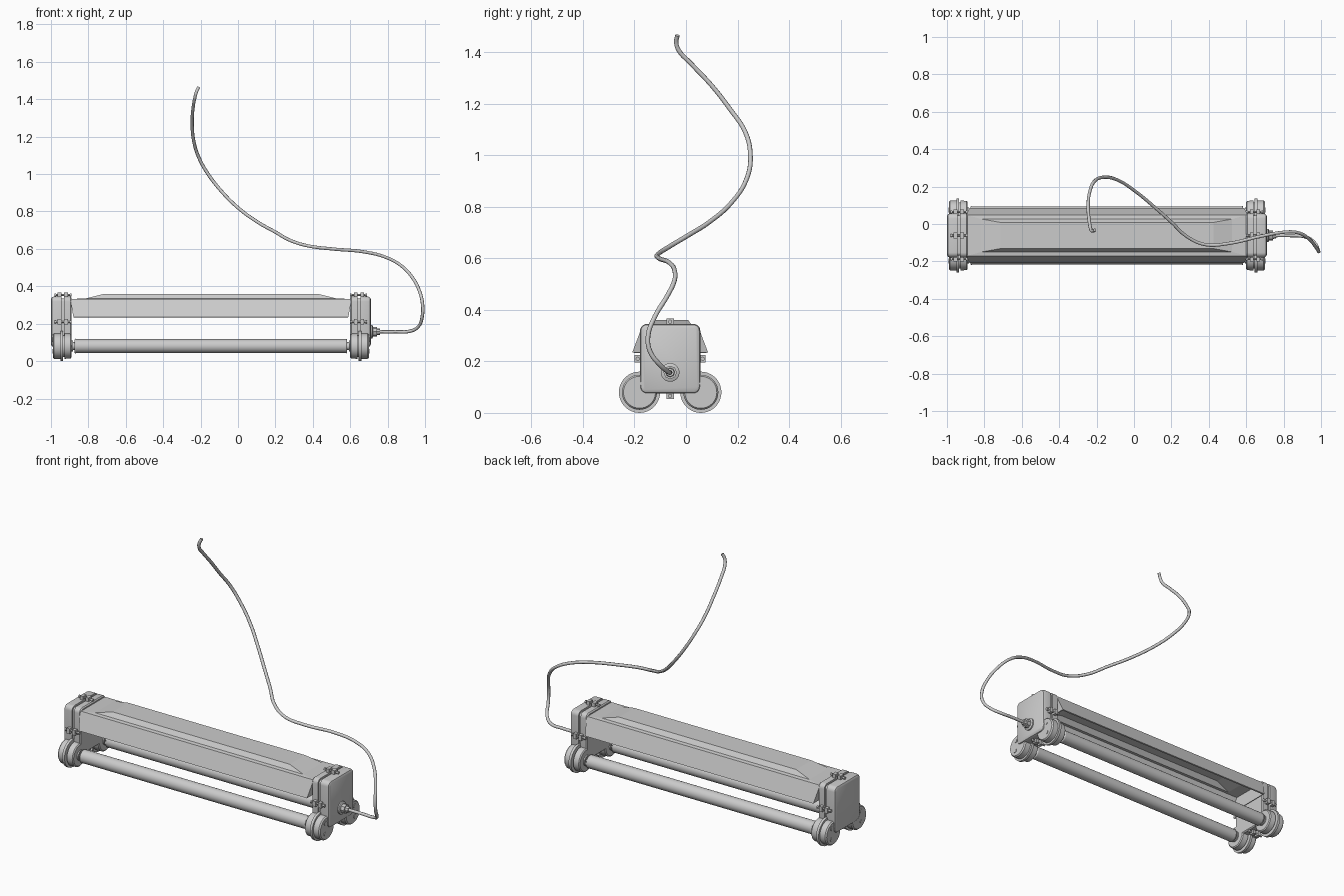
import bpy, bmesh, math

if "Cube" in bpy.data.objects:
    bpy.data.objects.remove(bpy.data.objects["Cube"])

CX, CY, CZ = -0.145, -0.0615, 0.21   # centre of the lamp body
TUBE_Z, TUBE_DY = 0.08, 0.119        # fluorescent tube positions


def finish(name, bm, angle=35):
    bmesh.ops.recalc_face_normals(bm, faces=bm.faces)
    me = bpy.data.meshes.new(name)
    bm.to_mesh(me)
    bm.free()
    ob = bpy.data.objects.new(name, me)
    bpy.context.collection.objects.link(ob)
    bpy.ops.object.select_all(action='DESELECT')
    ob.select_set(True)
    bpy.context.view_layer.objects.active = ob
    bpy.ops.object.shade_smooth_by_angle(angle=math.radians(angle))
    return ob


def loft(name, rings, caps=(True, True)):
    """Skin a list of closed point loops."""
    bm = bmesh.new()
    loops = [[bm.verts.new(p) for p in ring] for ring in rings]
    for a, b in zip(loops, loops[1:]):
        for i in range(len(a)):
            j = (i + 1) % len(a)
            bm.faces.new((a[i], a[j], b[j], b[i]))
    if caps[0]:
        bm.faces.new(loops[0])
    if caps[1]:
        bm.faces.new(loops[-1])
    return finish(name, bm)


def lathe_x(name, profile, y, z, seg=32, side=1):
    """Revolve (distance from body centre, radius) pairs around an x axis."""
    return loft(name, [[(CX + side * d, y + r * math.cos(2 * math.pi * i / seg),
                         z + r * math.sin(2 * math.pi * i / seg)) for i in range(seg)]
                       for d, r in profile])


def round_rect(x, inset, hw=0.117, hh=0.135, rad=0.026, n=5):
    pts = []
    for k, (sy, sz) in enumerate(((1, 1), (-1, 1), (-1, -1), (1, -1))):
        for i in range(n + 1):
            a = math.pi / 2 * (k + i / n)
            pts.append((x, CY + sy * (hw - rad) + (rad - inset) * math.cos(a),
                        CZ + sz * (hh - rad) + (rad - inset) * math.sin(a)))
    return pts


def box(name, lo, hi):
    return loft(name, [[(x, lo[1], lo[2]), (x, hi[1], lo[2]),
                        (x, hi[1], hi[2]), (x, lo[1], hi[2])] for x in (lo[0], hi[0])])


# End housings, tube holders, clamps
for side, label in ((-1, "left"), (1, "right")):
    sections = ((0.745, 0.006), (0.751, 0), (0.785, 0), (0.785, 0.01), (0.799, 0.01),
                (0.799, 0), (0.840, 0), (0.850, 0.004), (0.855, 0.013))
    loft(label + "_end_housing", [round_rect(CX + side * d, i) for d, i in sections])

    for ty, pos in ((-1, "front"), (1, "back")):
        y = CY + ty * TUBE_DY
        lathe_x(f"{label}_{pos}_tube_holder",
                ((0.745, 0.06), (0.75, 0.066), (0.783, 0.068), (0.783, 0.058), (0.79, 0.058),
                 (0.79, 0.08), (0.805, 0.08), (0.805, 0.068), (0.838, 0.068), (0.845, 0.062)),
                y, TUBE_Z, 36, side)
        for k, (dy, dz) in enumerate(((0.015, 0.034), (0.018, -0.028), (-0.015, 0.034))):
            lathe_x(f"{label}_{pos}_holder_screw_{k}", ((0.835, 0.012), (0.848, 0.012)),
                    y + ty * dy, TUBE_Z + dz, 12, side)

    # Clamp ears with a bolt on each of the four sides
    for k, (ey, ez) in enumerate(((0, 1), (0, -1), (1, 0), (-1, 0))):
        y, z = CY + ey * 0.126, CZ + ez * 0.144
        hy, hz = (0.015, 0.013) if ey == 0 else (0.012, 0.015)
        for m, (d0, d1) in enumerate(((0.765, 0.785), (0.799, 0.819))):
            box(f"{label}_clamp_ear_{k}_{m}", (CX + side * d0, y - hy, z - hz),
                (CX + side * d1, y + hy, z + hz))
        lathe_x(f"{label}_clamp_bolt_{k}",
                ((0.745, 0.008), (0.753, 0.008), (0.753, 0.005), (0.828, 0.005),
                 (0.828, 0.008), (0.836, 0.008)), y, z, 12, side)

# Fluorescent tubes with end necks
for ty, pos in ((-1, "front"), (1, "back")):
    half = ((0.722, 0.037), (0.722, 0.04), (0.729, 0.036), (0.729, 0.021), (0.738, 0.021),
            (0.738, 0.03), (0.76, 0.03))
    profile = [(-d, r) for d, r in reversed(half)] + list(half)
    lathe_x(pos + "_tube", profile, CY + ty * TUBE_DY, TUBE_Z)


# Open-bottomed sheet reflector with raised top panel
def rect(hx, hy, z):
    return [(CX + sx * hx, CY + sy * hy, z) for sx, sy in ((-1, -1), (1, -1), (1, 1), (-1, 1))]


shade = loft("reflector_shade", [rect(0.735, 0.147, 0.235), rect(0.752, 0.11, 0.332),
                                 rect(0.67, 0.088, 0.335), rect(0.57, 0.07, 0.36)],
             caps=(False, True))
for p in shade.data.polygons:
    p.use_smooth = False
wall = shade.modifiers.new("wall", 'SOLIDIFY')
wall.thickness = 0.01
wall.offset = -1

# Cable gland
lathe_x("cable_gland_flange", ((0.85, 0.036), (0.862, 0.036), (0.866, 0.03)), CY, 0.157, 32)
lathe_x("cable_gland_nut", ((0.86, 0.026), (0.888, 0.026), (0.888, 0.018), (0.905, 0.016)),
        CY, 0.157, 8)

# Free-hanging power cable
path = [(.75, -.062, .157), (.84, -.062, .157), (.92, -.07, .16), (.965, -.1, .185),
        (.985, -.14, .24), (.987, -.147, .3), (.97, -.12, .375), (.93, -.075, .45),
        (.87, -.045, .512), (.79, -.045, .555), (.68, -.065, .583), (.5, -.105, .6),
        (.38, -.11, .615), (.28, -.065, .645), (.2, .01, .69), (.11, .09, .74),
        (0, .18, .82), (-.09, .236, .91), (-.16, .25, 1.0), (-.21, .23, 1.09),
        (-.237, .17, 1.18), (-.245, .1, 1.27), (-.24, .02, 1.355), (-.23, -.03, 1.41),
        (-.222, -.038, 1.44), (-.21, -.033, 1.465)]
cu = bpy.data.curves.new("power_cable", 'CURVE')
cu.dimensions = '3D'
cu.bevel_depth = 0.009
cu.bevel_resolution = 2
cu.resolution_u = 5
cu.use_fill_caps = True
sp = cu.splines.new('BEZIER')
sp.bezier_points.add(len(path) - 1)
for bp, co in zip(sp.bezier_points, path):
    bp.co = co
    bp.handle_left_type = bp.handle_right_type = 'AUTO'
cable = bpy.data.objects.new("power_cable", cu)
bpy.context.collection.objects.link(cable)
